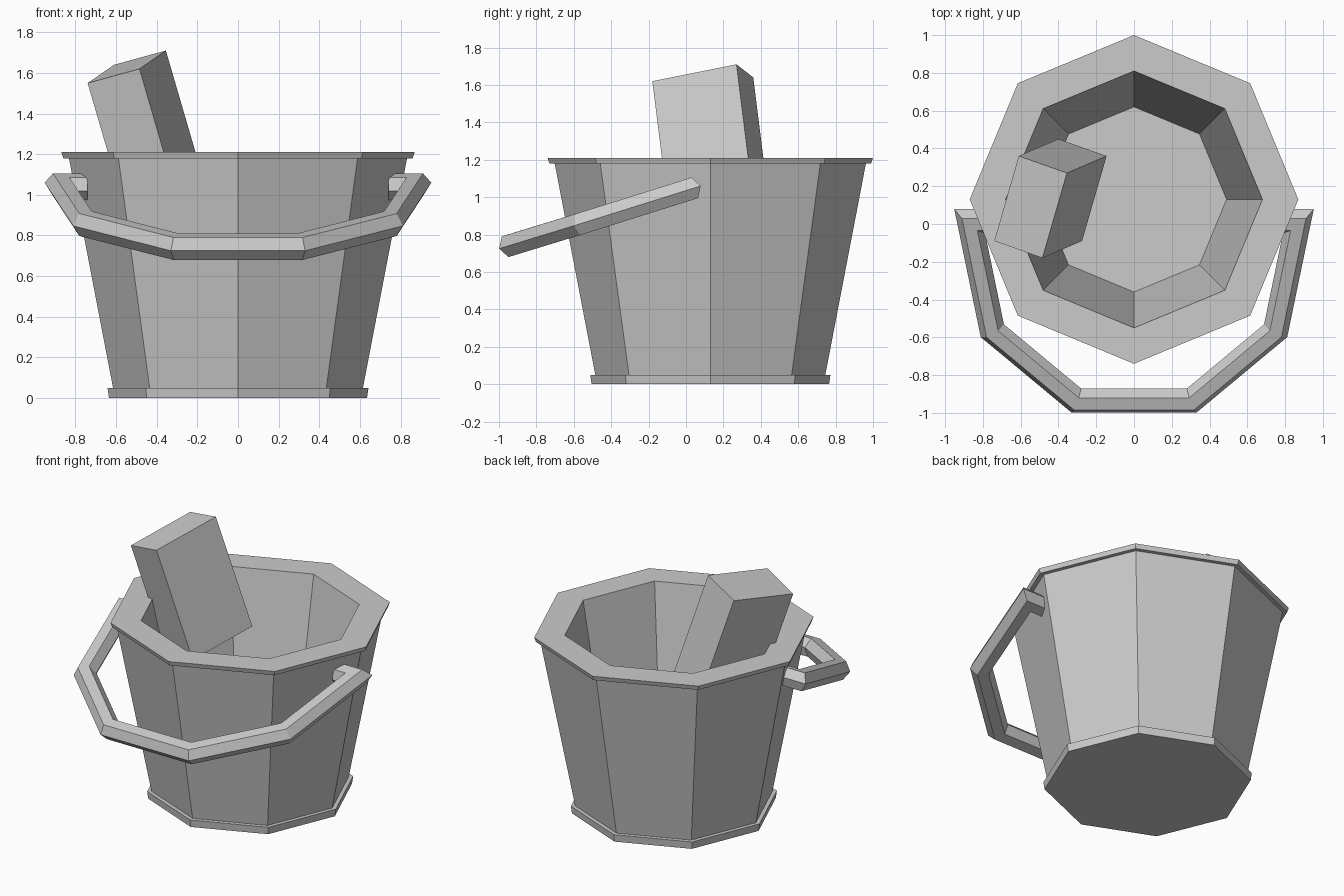
import bpy, bmesh
from math import sin, cos, tau
from mathutils import Vector

if "Cube" in bpy.data.objects:
    bpy.data.objects.remove(bpy.data.objects["Cube"])


def skin(name, rings):
    """Bridge a series of vertex rings into a closed, flat shaded solid."""
    bm = bmesh.new()
    loops = [[bm.verts.new(p) for p in ring] for ring in rings]
    n = len(loops[0])
    for a, b in zip(loops, loops[1:]):
        for i in range(n):
            j = (i + 1) % n
            bm.faces.new((a[i], a[j], b[j], b[i]))
    bm.faces.new(loops[0])
    bm.faces.new(loops[-1])
    bmesh.ops.recalc_face_normals(bm, faces=bm.faces)
    mesh = bpy.data.meshes.new(name)
    bm.to_mesh(mesh)
    bm.free()
    obj = bpy.data.objects.new(name, mesh)
    bpy.context.collection.objects.link(obj)
    return obj


# Eight-sided bucket: base band, tapered wall, rim and hollow inside
profile = [(0.635, 0), (0.642, 0.05), (0.615, 0.05), (0.832, 1.18),
           (0.86, 1.18), (0.87, 1.21), (0.68, 1.21), (0.49, 0.12)]
skin("bucket", [[(r * cos(tau * i / 8), 0.13 + r * sin(tau * i / 8), z)
                 for i in range(8)] for r, z in profile])

# Hexagonal bar swept along the bail, with mitred corners
half = [(-0.74, 0.015, 1.04), (-0.87, 0.015, 1.04),
        (-0.75, -0.565, 0.858), (-0.305, -0.935, 0.745)]
path = [Vector(p) for p in half]
path += [Vector((-p.x, p.y, p.z)) for p in reversed(path)]
normal = Vector((0, -0.3, 0.954)).normalized()
radius = 0.067
rings = []
for k, p in enumerate(path):
    t_in = (p - path[max(k - 1, 0)]).normalized()
    t_out = (path[min(k + 1, len(path) - 1)] - p).normalized()
    tangent = (t_in + t_out).normalized()
    side = normal.cross(tangent).normalized()
    miter = 1 / tangent.dot(t_out if k == 0 else t_in)
    rings.append([p + radius * (side * cos(tau * i / 6) * miter
                                + normal * sin(tau * i / 6)) for i in range(6)])
skin("handle", rings)

# Tilted block leaning on the rim
corner = Vector((-0.74, -0.09, 1.55))
u = Vector((0.13, 0.45, 0.09))
v = Vector((0.255, -0.09, 0.07))
down = Vector((0.21, 0.09, -0.72))
top = [corner, corner + u, corner + u + v, corner + v]
skin("block", [top, [p + down for p in top]])
